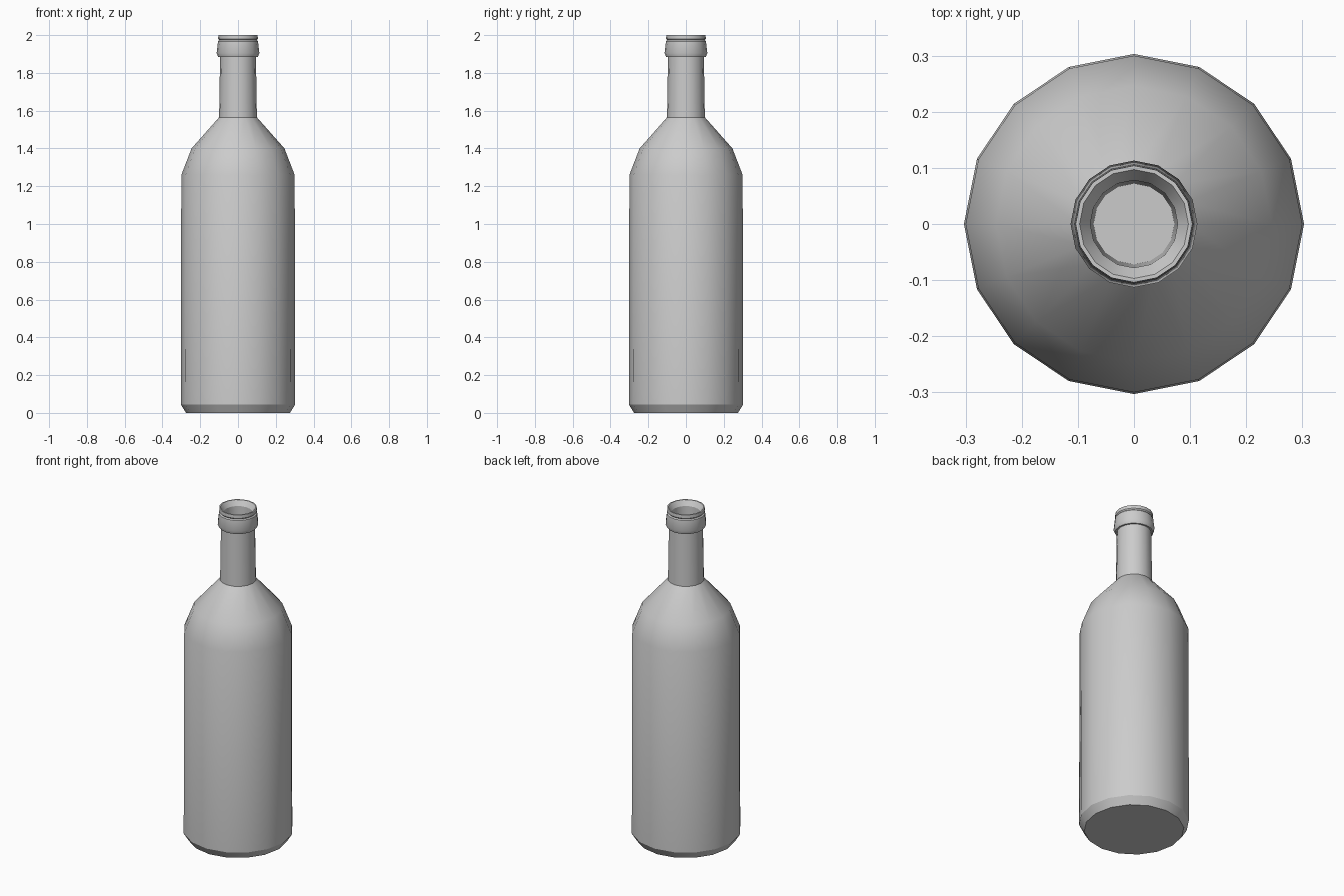
import bpy, bmesh, math

if "Cube" in bpy.data.objects:
    bpy.data.objects.remove(bpy.data.objects["Cube"])

SIDES = 16


def lathe(name, profile):
    """Spin (radius, z) rings round z and cap both ends."""
    bm = bmesh.new()
    rings = []
    for r, z in profile:
        rings.append([bm.verts.new((r * math.cos(2 * math.pi * i / SIDES),
                                    r * math.sin(2 * math.pi * i / SIDES), z))
                      for i in range(SIDES)])
    for a, b in zip(rings, rings[1:]):
        for i in range(SIDES):
            j = (i + 1) % SIDES
            bm.faces.new((a[i], a[j], b[j], b[i]))
    bm.faces.new(rings[0][::-1])
    bm.faces.new(rings[-1])
    bmesh.ops.recalc_face_normals(bm, faces=bm.faces)
    mesh = bpy.data.meshes.new(name)
    bm.to_mesh(mesh)
    bm.free()
    obj = bpy.data.objects.new(name, mesh)
    bpy.context.collection.objects.link(obj)
    bpy.ops.object.select_all(action='DESELECT')
    obj.select_set(True)
    bpy.context.view_layer.objects.active = obj
    bpy.ops.object.shade_smooth_by_angle(angle=math.radians(30))
    return obj


lathe("bottle", [
    # base and body
    (0.275, 0.0), (0.303, 0.045), (0.30, 1.26),
    # shoulder and neck
    (0.246, 1.40), (0.10, 1.565), (0.095, 1.885),
    # collar, groove and rim
    (0.105, 1.885), (0.113, 1.905), (0.106, 1.967), (0.100, 1.973),
    (0.105, 1.98), (0.104, 2.0),
    # mouth opening and inner neck
    (0.097, 2.0), (0.078, 1.97), (0.072, 1.60),
])
